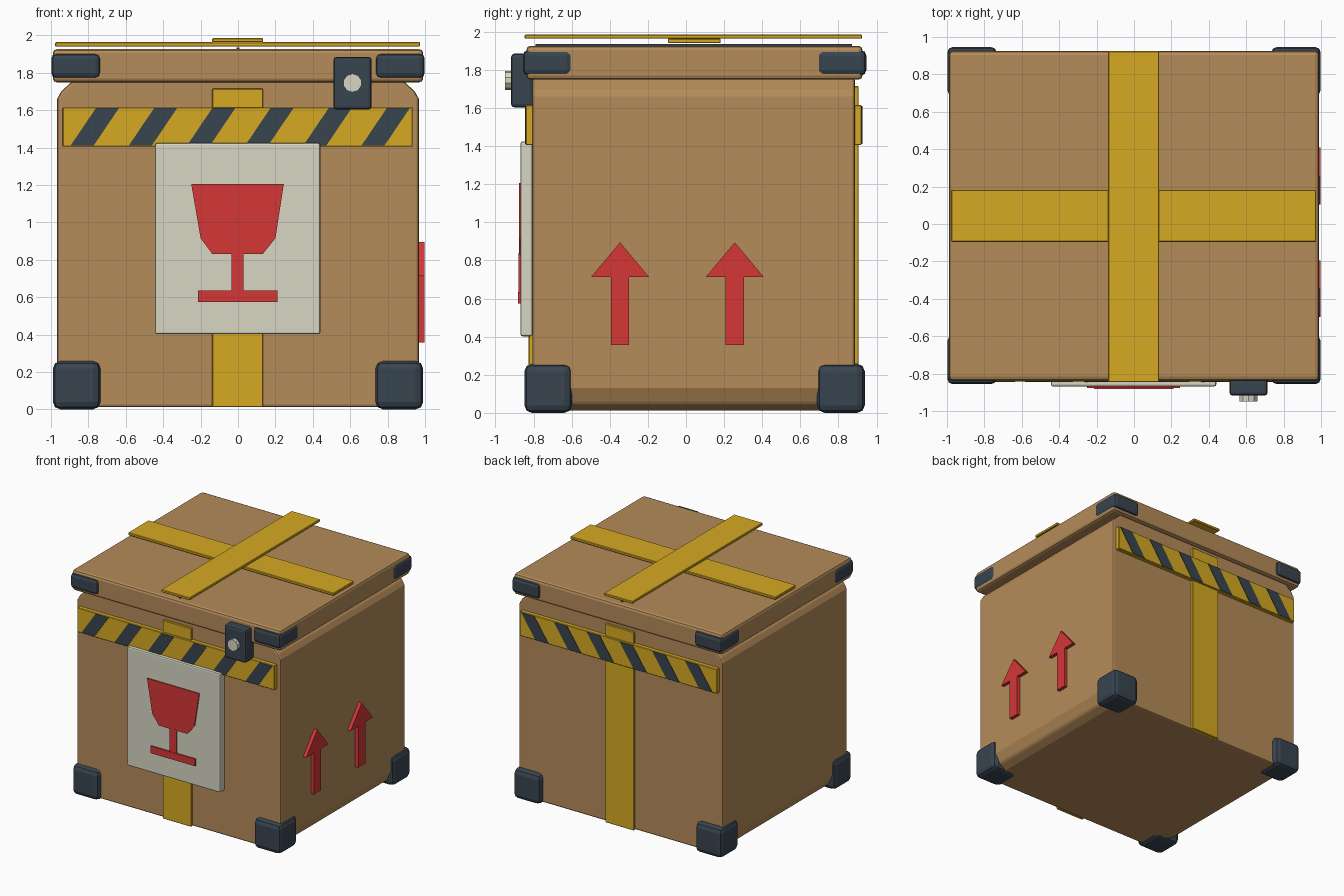
import bpy
import bmesh
import math
from mathutils import Vector

cube = bpy.data.objects.get("Cube")
if cube:
    bpy.data.objects.remove(cube, do_unlink=True)


def material(name, colour):
    m = bpy.data.materials.new(name)
    m.use_nodes = True
    m.diffuse_color = (*colour, 1)
    m.node_tree.nodes["Principled BSDF"].inputs["Base Color"].default_value = (*colour, 1)
    return m


CARDBOARD = material("cardboard brown", (0.46, 0.26, 0.10))
YELLOW = material("tape yellow", (0.67, 0.40, 0.016))
SLATE = material("dark slate", (0.040, 0.058, 0.080))
PAPER = material("off white", (0.69, 0.68, 0.55))
RED = material("sign red", (0.66, 0.037, 0.037))


def finish(name, bm, mat, bevel=0, segments=2):
    bmesh.ops.recalc_face_normals(bm, faces=bm.faces)
    mesh = bpy.data.meshes.new(name)
    bm.to_mesh(mesh)
    bm.free()
    mesh.materials.append(mat)
    obj = bpy.data.objects.new(name, mesh)
    bpy.context.collection.objects.link(obj)
    if bevel:
        mod = obj.modifiers.new("rounded edges", "BEVEL")
        mod.width, mod.segments = bevel, segments
        mod.limit_method = "ANGLE"
        mod.angle_limit = math.radians(30)
    return obj


def box(name, low, high, mat, bevel=0, segments=2):
    low, high = Vector(low), Vector(high)
    bm = bmesh.new()
    bmesh.ops.create_cube(bm, size=1)
    size = high - low
    for v in bm.verts:
        v.co = (low + high) / 2 + Vector(a * b for a, b in zip(v.co, size))
    return finish(name, bm, mat, bevel, segments)


def plate(name, points, axis, start, end, mat, bevel=0):
    """Extrude an outline along x (points are y, z) or along y (points are x, z)."""
    bm = bmesh.new()
    place = (lambda a, b: (start, a, b)) if axis == "x" else (lambda a, b: (a, start, b))
    face = bm.faces.new([bm.verts.new(place(a, b)) for a, b in points])
    moved = bmesh.ops.extrude_face_region(bm, geom=[face])["geom"]
    shift = Vector((end - start, 0, 0) if axis == "x" else (0, end - start, 0))
    bmesh.ops.translate(bm, vec=shift, verts=[g for g in moved if isinstance(g, bmesh.types.BMVert)])
    return finish(name, bm, mat, bevel)


# Body with the long side edges chamfered, and the lid
MID_Y = 0.04
FRONT, BACK = -0.806, 0.886
half = [(0.86, 0.012), (0.93, 0.045), (0.967, 0.13), (0.967, 1.66), (0.945, 1.70), (0.88, 1.76)]
outline = half + [(-x, z) for x, z in reversed(half)]
plate("box_body", outline, "y", FRONT, BACK, CARDBOARD, 0.015)
box("lid", (-0.99, -0.838, 1.748), (0.99, 0.926, 1.926), CARDBOARD, 0.022)
box("lid_seam", (-0.008, -0.79, 1.92), (0.008, 0.87, 1.936), SLATE)

# Corner guards on the body and the lid
for sx, side in ((-1, "right"), (1, "left")):
    for sy, end in ((-1, "front"), (1, "back")):
        for name, z0, z1, reach, bevel in (("body", 0, 0.258, 0.99, 0.04),
                                           ("lid", 1.77, 1.903, 0.998, 0.028)):
            xs = sorted((sx * reach, sx * 0.735))
            ys = sorted((MID_Y + 0.005 + sy * (reach - 0.097), MID_Y + 0.005 + sy * 0.643))
            box(f"{name}_corner_{end}_{side}", (xs[0], ys[0], z0), (xs[1], ys[1], z1),
                SLATE, bevel)

# Crossed tape strips on top
box("top_tape_across", (-0.978, -0.095, 1.94), (0.974, 0.182, 1.963), YELLOW, 0.004, 1)
box("top_tape_lengthwise", (-0.138, -0.846, 1.963), (0.134, 0.924, 1.985), YELLOW, 0.004, 1)

# Vertical tape and hazard bands on the front and back
for end, wall, out in (("front", FRONT, -1), ("back", BACK, 1)):
    inner = wall - out * 0.01

    def span(depth):
        return sorted((inner, wall + out * depth))

    y0, y1 = span(0.02)
    box(f"{end}_tape", (-0.138, y0, 0.012), (0.134, y1, 1.715), YELLOW, 0.004, 1)
    y0, y1 = span(0.035)
    box(f"{end}_hazard_band", (-0.938, y0, 1.405), (0.934, y1, 1.615), YELLOW, 0.004, 1)
    for i in range(6):
        x = -0.895 + i * 0.311
        stripe = [(x, 1.41), (x + 0.123, 1.41), (x + 0.258, 1.61), (x + 0.135, 1.61)]
        plate(f"{end}_hazard_stripe_{i + 1}", stripe, "y",
              wall + out * 0.033, wall + out * 0.039, SLATE)

# Fragile label with a goblet sign
box("label", (-0.444, -0.868, 0.402), (0.440, FRONT, 1.423), PAPER, 0.01)
bowl = [(-0.25, 1.205), (0.245, 1.205), (0.2, 0.915), (0.132, 0.83), (-0.137, 0.83), (-0.2, 0.915)]
plate("goblet_bowl", bowl, "y", -0.877, -0.865, RED)
box("goblet_stem", (-0.034, -0.878, 0.62), (0.029, -0.865, 0.84), RED)
box("goblet_foot", (-0.215, -0.882, 0.575), (0.21, -0.865, 0.635), RED)

# Upright arrows on one side
arrow_half = [(0.048, 0.357), (0.048, 0.713), (0.152, 0.713)]
for i, y in enumerate((-0.346, 0.256)):
    points = [(y + a, z) for a, z in arrow_half] + [(y, 0.895)]
    points += [(y - a, z) for a, z in reversed(arrow_half)]
    plate(f"up_arrow_{i + 1}", points, "x", 0.96, 0.996, RED)

# Latch with a round knob
box("latch", (0.51, -0.918, 1.602), (0.715, -0.80, 1.885), SLATE, 0.018)
knob = [(0.612 + 0.05 * math.cos(math.tau * (k + 0.5) / 10),
         1.745 + 0.05 * math.sin(math.tau * (k + 0.5) / 10)) for k in range(10)]
plate("latch_knob", knob, "y", -0.95, -0.91, PAPER)
